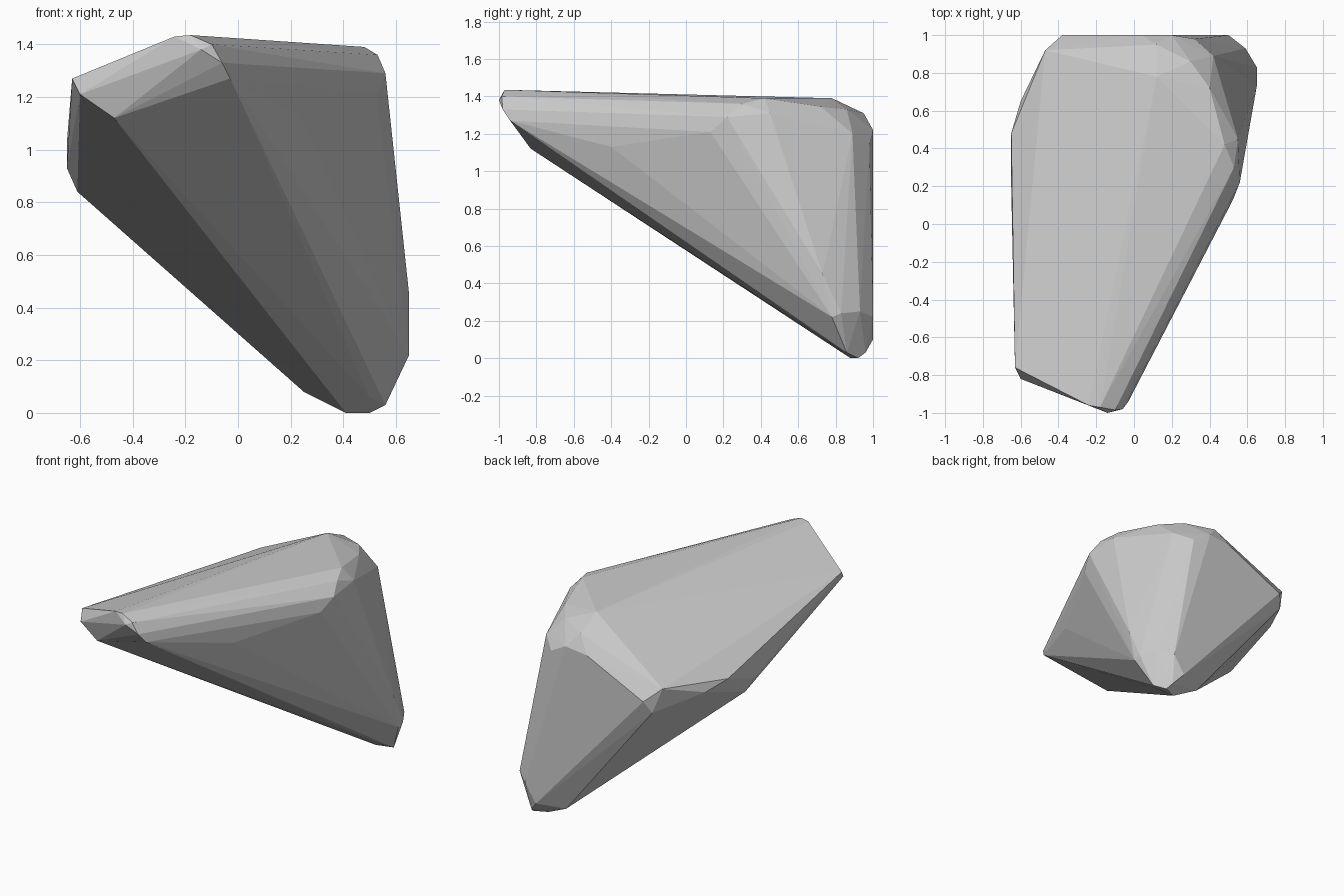
import bpy, bmesh

# Corner clusters of a chipped, bevelled wedge-shaped stone
front_tip = [(-.24, -.96, 1.43), (-.18, -.97, 1.435), (-.10, -.985, 1.40),
             (-.14, -1, 1.38), (-.06, -.98, 1.33), (-.03, -.94, 1.27)]
front_left = [(-.63, -.76, 1.27), (-.60, -.82, 1.21), (-.47, -.83, 1.12), (-.45, -.77, 1.09)]
left_edge = [(-.65, .48, 1.03), (-.65, .2, .93), (-.61, .24, .84), (-.60, .65, .99)]
back_left = [(-.47, .92, 1.08), (-.38, 1, 1.0), (-.42, .96, .92)]
back_top = [(.04, 1, 1.2), (.2, 1, 1.22), (.12, .95, 1.31), (.12, .78, 1.39),
            (.3, .86, 1.33), (.4, .72, 1.345), (.42, .89, 1.2), (.32, .98, 1.15)]
right_top = [(.48, .42, 1.39), (.53, .3, 1.36), (.56, .22, 1.29), (.55, .45, 1.31),
             (.525, .13, 1.21), (.24, -.4, 1.13)]
foot = [(.65, .83, .24), (.65, .73, .45), (.65, .78, .22), (.59, .93, .25),
        (.42, 1, .1), (.5, 1, .22), (.56, .86, .03), (.5, .92, 0), (.41, .88, 0),
        (.25, .92, .08), (.5, .80, .06), (.48, .96, .03)]

# Stretch a convex skin over the clusters
bm = bmesh.new()
for cluster in (front_tip, front_left, left_edge, back_left, back_top, right_top, foot):
    for p in cluster:
        bm.verts.new(p)
bmesh.ops.convex_hull(bm, input=bm.verts)
loose = [v for v in bm.verts if not v.link_faces]
bmesh.ops.delete(bm, geom=loose, context='VERTS')

# Merge nearly coplanar triangles into flat facets
bmesh.ops.dissolve_limit(bm, angle_limit=0.02, verts=bm.verts, edges=bm.edges)
bmesh.ops.recalc_face_normals(bm, faces=bm.faces)
mesh = bpy.data.meshes.new("stone_shard")
bm.to_mesh(mesh)
bm.free()
obj = bpy.data.objects.new("stone_shard", mesh)
bpy.context.collection.objects.link(obj)
